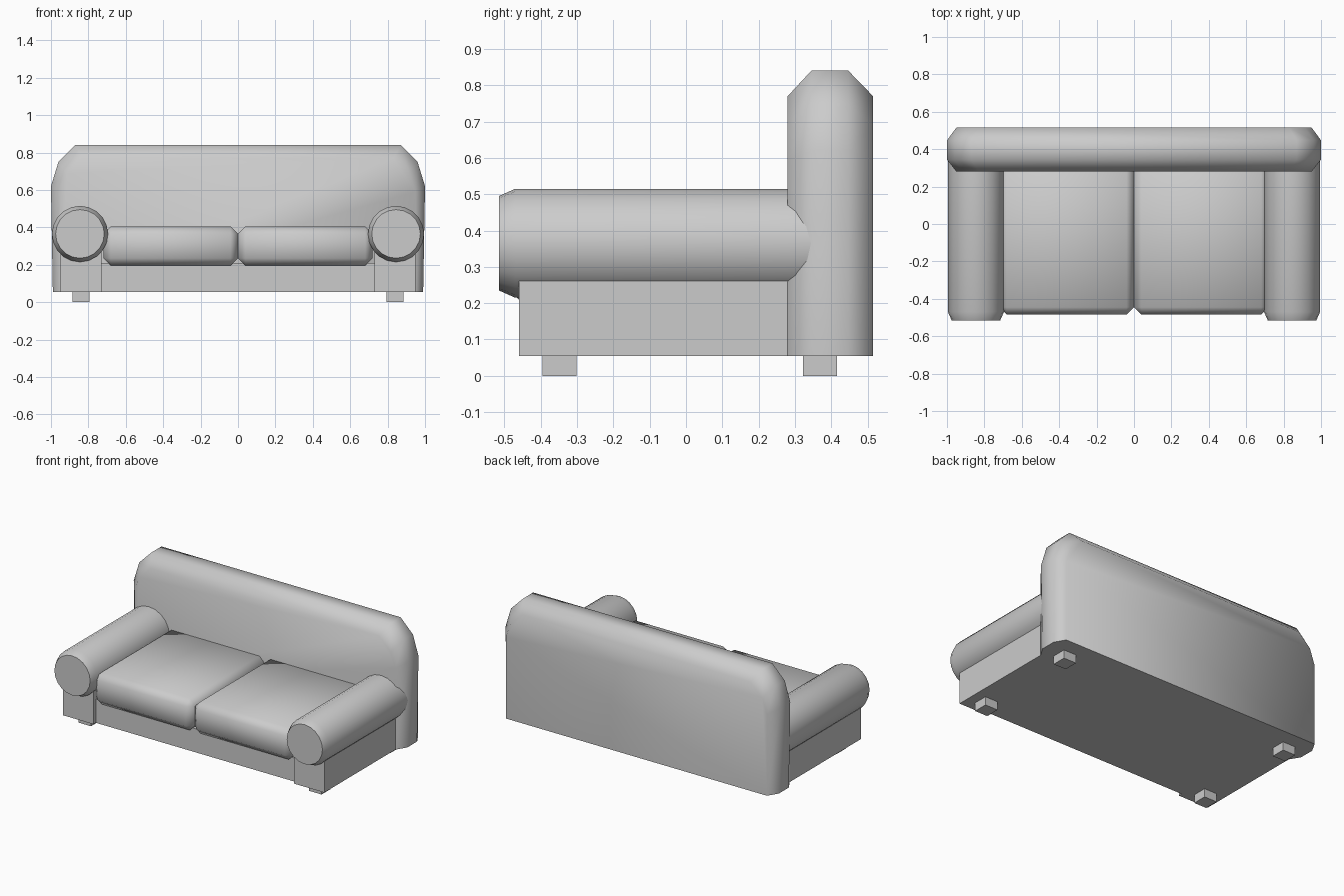
import bpy, bmesh
from math import radians, sin, cos, tau

if "Cube" in bpy.data.objects:
    bpy.data.objects.remove(bpy.data.objects["Cube"])


def finish(name, bm, smooth=None):
    bmesh.ops.recalc_face_normals(bm, faces=bm.faces)
    mesh = bpy.data.meshes.new(name)
    bm.to_mesh(mesh)
    bm.free()
    if smooth:
        mesh.shade_smooth()
        mesh.set_sharp_from_angle(angle=radians(smooth))
    ob = bpy.data.objects.new(name, mesh)
    bpy.context.collection.objects.link(ob)
    return ob


def box(name, lo, hi, bevel=0, smooth=None):
    bm = bmesh.new()
    bmesh.ops.create_cube(bm, size=1)
    for v in bm.verts:
        v.co = [l + (c + 0.5) * (h - l) for c, l, h in zip(v.co, lo, hi)]
    if bevel:
        bmesh.ops.bevel(bm, geom=bm.edges[:], offset=bevel, segments=1,
                        profile=0.5, affect='EDGES')
    return finish(name, bm, smooth)


def loft(name, sections, smooth):
    """Skin (y, [(x, z), ...]) sections and cap both ends."""
    bm = bmesh.new()
    rings = [[bm.verts.new((x, y, z)) for x, z in pts] for y, pts in sections]
    n = len(rings[0])
    for a, b in zip(rings, rings[1:]):
        for i in range(n):
            j = (i + 1) % n
            bm.faces.new((a[i], a[j], b[j], b[i]))
    bm.faces.new(rings[0])
    bm.faces.new(rings[-1])
    return finish(name, bm, smooth)


def mirrored(half):
    return half + [(-x, z) for x, z in reversed(half)]


def circle(cx, cz, r, n=20):
    return [(cx + r * cos(tau * i / n), cz + r * sin(tau * i / n)) for i in range(n)]


# Backrest: padded slab with chamfered rim
inner = mirrored([(0.95, 0.055), (0.95, 0.59), (0.915, 0.69), (0.83, 0.77)])
outer = mirrored([(0.99, 0.055), (1.0, 0.62), (0.96, 0.75), (0.87, 0.84)])
loft("backrest", [(0.28, inner), (0.345, outer), (0.447, outer), (0.515, inner)], 60)

# Seat base between the arms
box("seat_base", (-0.74, -0.435, 0.055), (0.74, 0.3, 0.21))

for side, s in (("left", -1), ("right", 1)):
    def span(a, b):
        return sorted((s * a, s * b))

    # Rolled arm and its support panel
    cx = s * 0.845
    loft(side + "_arm_roll", [(-0.515, circle(cx, 0.365, 0.13)),
                              (-0.47, circle(cx, 0.365, 0.15)),
                              (0.36, circle(cx, 0.365, 0.15))], 60)
    x0, x1 = span(0.73, 0.95)
    box(side + "_arm_panel", (x0, -0.46, 0.055), (x1, 0.3, 0.3))

    # Seat cushion
    x0, x1 = span(0.0, 0.72)
    box(side + "_cushion", (x0, -0.485, 0.195), (x1, 0.32, 0.405), 0.04, 60)

    # Feet
    x0, x1 = span(0.793, 0.885)
    for place, y in (("front", -0.395), ("back", 0.322)):
        box(f"{side}_{place}_foot", (x0, y, 0), (x1, y + 0.094, 0.06))
